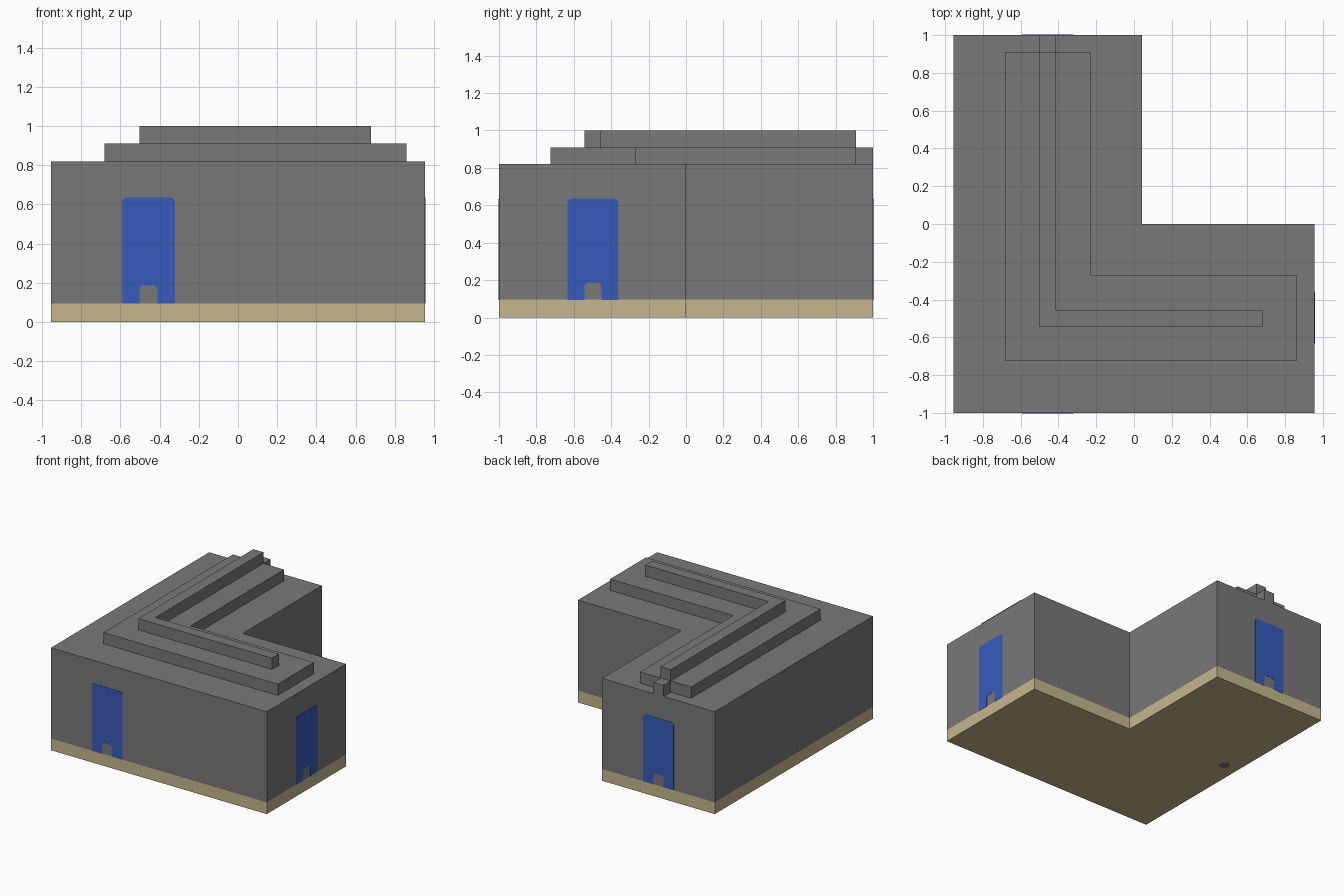
import bpy, math
from mathutils import Matrix, Vector

cube = bpy.data.objects.get("Cube")
if cube:
    bpy.data.objects.remove(cube, do_unlink=True)


def material(name, rgb):
    m = bpy.data.materials.new(name)
    m.use_nodes = True
    colour = (*rgb, 1)
    m.diffuse_color = colour
    m.node_tree.nodes["Principled BSDF"].inputs["Base Color"].default_value = colour
    return m


GREY = material("stone grey", (0.19, 0.19, 0.19))
TAN = material("sand tan", (0.56, 0.47, 0.27))
BLUE = material("door blue", (0.037, 0.105, 0.50))


def prism(name, outline, low, high, mat, matrix=None):
    """Extrude a counter-clockwise outline from low to high."""
    n = len(outline)
    verts = [(x, y, z) for z in (low, high) for x, y in outline]
    faces = [tuple(reversed(range(n))), tuple(range(n, 2 * n))]
    faces += [(i, (i + 1) % n, (i + 1) % n + n, i + n) for i in range(n)]
    mesh = bpy.data.meshes.new(name)
    mesh.from_pydata(verts, [], faces)
    mesh.materials.append(mat)
    obj = bpy.data.objects.new(name, mesh)
    bpy.context.collection.objects.link(obj)
    if matrix:
        mesh.transform(matrix)
    return obj


def ell(left, right, front, back, inner_x, inner_y):
    return [(left, front), (right, front), (right, inner_y),
            (inner_x, inner_y), (inner_x, back), (left, back)]


def corner(cx, cy, r, start, end, steps=4):
    return [(cx + r * math.cos(math.radians(start + (end - start) * i / steps)),
             cy + r * math.sin(math.radians(start + (end - start) * i / steps)))
            for i in range(steps + 1)]


# Walls and stepped roof
footprint = ell(-0.955, 0.955, -1, 1, 0.042, 0)
prism("foundation", footprint, 0.001, 0.095, TAN)
prism("walls", footprint, 0.095, 0.82, GREY)
prism("lower_roof_step", ell(-0.682, 0.86, -0.725, 0.91, -0.23, -0.27), 0.82, 0.91, GREY)
prism("roof_ridge", ell(-0.502, 0.68, -0.542, 0.91, -0.412, -0.455), 0.91, 1.0, GREY)
prism("ridge_end", [(-0.502, 0.91), (-0.412, 0.91), (-0.412, 1), (-0.502, 1)],
      0.82, 0.91, GREY)

# Small round mark under the foundation
prism("underside_spot", [(x - 0.834, y + 0.038) for x, y in corner(0, 0, 0.04, 0, 315, 7)],
      0, 0.003, GREY)

# Doors with rounded tops and a small arched opening at the foot
HALF, FOOT, TOP = 0.135, 0.095, 0.635
GAP, GAP_TOP, R = 0.045, 0.185, 0.02
door = [(GAP, FOOT), (HALF, FOOT)]
door += corner(HALF - R, TOP - R, R, 0, 90)
door += corner(R - HALF, TOP - R, R, 90, 180)
door += [(-HALF, FOOT), (-GAP, FOOT)]
door += corner(R - GAP, GAP_TOP - R, R, 180, 90)
door += corner(GAP - R, GAP_TOP - R, R, 90, 0)

for name, place, turn in (("front_door", (-0.457, -1, 0), 0),
                          ("side_door", (0.955, -0.498, 0), 90),
                          ("back_door", (-0.457, 1, 0), 180)):
    pose = (Matrix.Translation(Vector(place))
            @ Matrix.Rotation(math.radians(turn), 4, "Z")
            @ Matrix.Rotation(math.radians(90), 4, "X"))
    prism(name, door, -0.002, 0.002, BLUE, pose)
